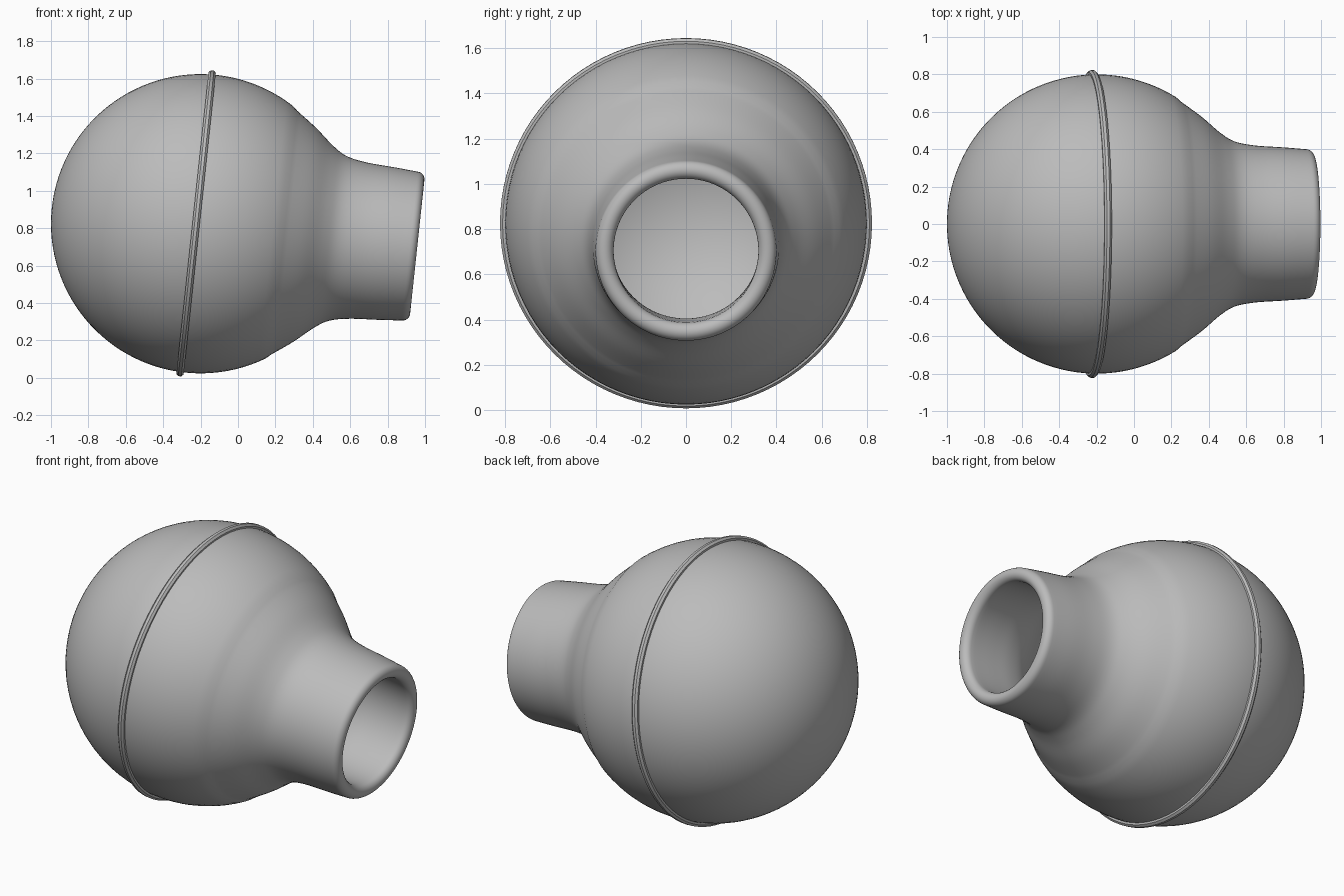
import bpy, bmesh, math
from mathutils import Matrix, Vector

cube = bpy.data.objects.get("Cube")
if cube:
    bpy.data.objects.remove(cube)

TILT = math.radians(6.1)
CENTRE = Vector((-0.2, 0, 0.824))

# Material
grey = bpy.data.materials.new("plain grey")
grey.use_nodes = True
grey.diffuse_color = (0.5, 0.5, 0.5, 1)
grey.node_tree.nodes["Principled BSDF"].inputs["Base Color"].default_value = (0.5, 0.5, 0.5, 1)


def arc(radius, start, end, steps, t0=0.0, r0=0.0):
    """Points (along axis, distance from axis) on an arc, angles in degrees."""
    angles = [math.radians(start + (end - start) * i / steps) for i in range(steps + 1)]
    return [(t0 + radius * math.cos(a), r0 + radius * math.sin(a)) for a in angles]


def smooth(points, steps=5):
    """Catmull-Rom curve through the points."""
    pts = [Vector(p) for p in points]
    pts = [2 * pts[0] - pts[1]] + pts + [2 * pts[-1] - pts[-2]]
    out = []
    for a, b, c, d in zip(pts, pts[1:], pts[2:], pts[3:]):
        for i in range(steps):
            u = i / steps
            out.append(0.5 * (2 * b + (c - a) * u + (2 * a - 5 * b + 4 * c - d) * u**2
                              + (3 * b - a - 3 * c + d) * u**3))
    return out + [pts[-2]]


def revolve(name, profile, closed, centre, angle, segments=96):
    """Spin a profile about the tilted axis."""
    bm = bmesh.new()
    verts = [bm.verts.new((t, 0, max(r, 0))) for t, r in profile]
    edges = [bm.edges.new(pair) for pair in zip(verts, verts[1:])]
    if closed:
        edges.append(bm.edges.new((verts[-1], verts[0])))
    bmesh.ops.spin(bm, geom=verts + edges, cent=(0, 0, 0), axis=(1, 0, 0),
                   angle=math.tau, steps=segments, use_merge=True)
    bmesh.ops.remove_doubles(bm, verts=bm.verts, dist=0.0005)
    bmesh.ops.recalc_face_normals(bm, faces=bm.faces)
    mesh = bpy.data.meshes.new(name)
    bm.to_mesh(mesh)
    bm.free()
    mesh.materials.append(grey)
    obj = bpy.data.objects.new(name, mesh)
    obj.matrix_world = Matrix.Translation(centre) @ Matrix.Rotation(TILT, 4, 'Y')
    bpy.context.collection.objects.link(obj)
    bpy.ops.object.select_all(action='DESELECT')
    obj.select_set(True)
    bpy.context.view_layer.objects.active = obj
    bpy.ops.object.shade_smooth_by_angle(angle=angle)
    return obj


# Hollow bulb: outer ball, flared neck, rounded rim, then the inner wall back to the axis
outer_neck = smooth([(0.45, 0.655), (0.56, 0.575), (0.66, 0.49), (0.74, 0.442),
                     (0.85, 0.42), (1.0, 0.41), (1.125, 0.4)])
rim = arc(0.04, 90, 0, 6, 1.125, 0.36) + arc(0.04, 0, -90, 6, 1.125, 0.36)
inner_neck = smooth([(1.1, 0.32), (0.95, 0.325), (0.82, 0.335), (0.71, 0.365),
                     (0.61, 0.43), (0.5, 0.53), (0.41, 0.593)])
bulb = arc(0.8, 180, 58, 40) + outer_neck + rim + inner_neck + arc(0.72, 58, 180, 40)
revolve("hollow_bulb", bulb, False, CENTRE, math.radians(40))

# Raised seam band around the ball
band = arc(0.021, 22.5, 337.5, 7, 0, 0.803)
revolve("seam_band", band, True, CENTRE + Vector((-0.024, 0, 0.002)), math.radians(30))
